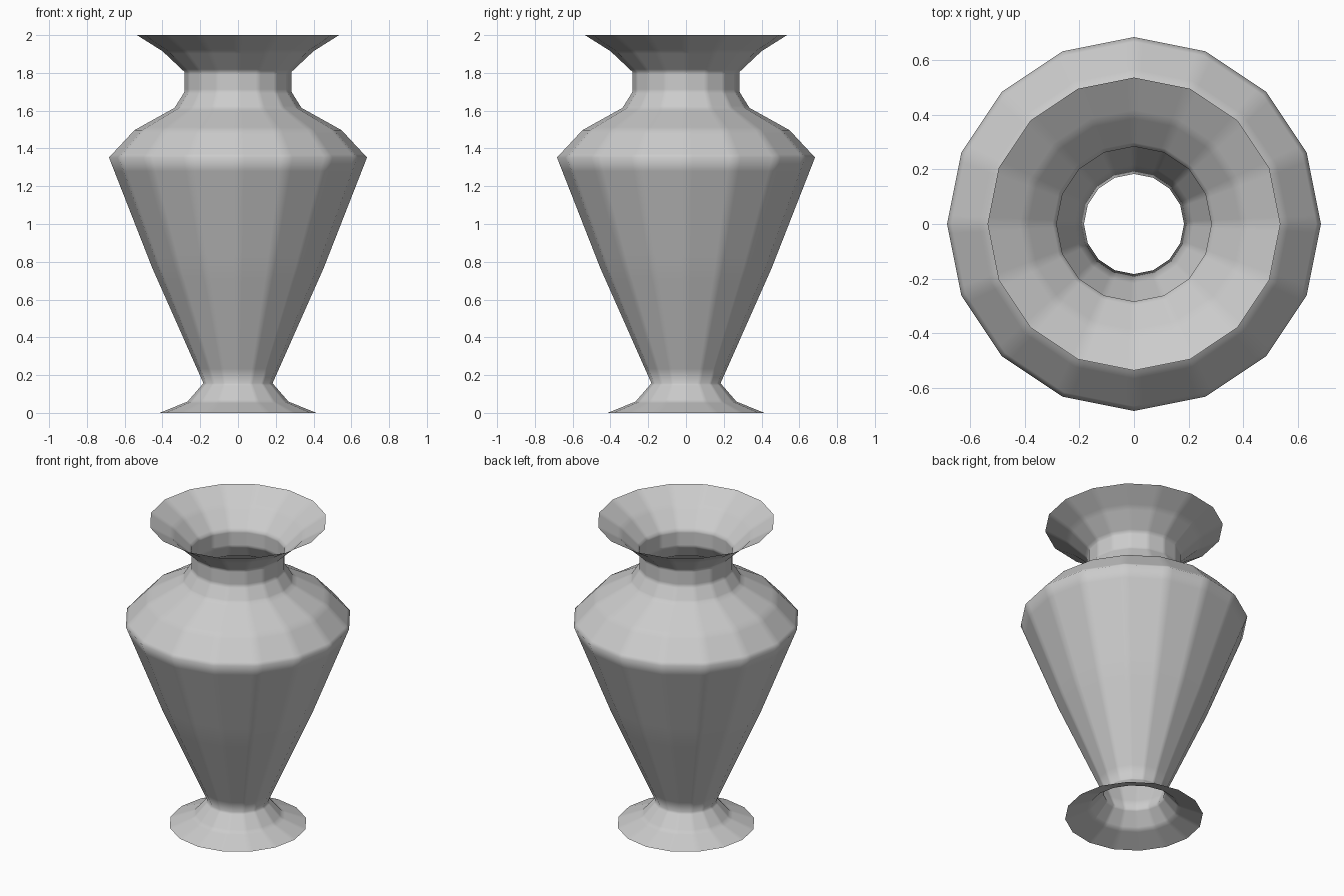
import bpy
import bmesh
from math import cos, sin, tau

SIDES = 16

# Remove the default cube
cube = bpy.data.objects.get("Cube")
if cube:
    bpy.data.objects.remove(cube, do_unlink=True)

# Grey stoneware colour
grey = bpy.data.materials.new("grey_stoneware")
grey.use_nodes = True
colour = (0.6, 0.6, 0.6, 1.0)
grey.diffuse_color = colour
grey.node_tree.nodes["Principled BSDF"].inputs["Base Color"].default_value = colour

# Vase silhouette as (radius, height), from foot to rim
profile = [
    (0.415, 0.0), (0.267, 0.06), (0.183, 0.157),     # foot and waist
    (0.455, 0.77), (0.683, 1.352),                   # body
    (0.548, 1.497), (0.336, 1.615),                  # shoulder
    (0.283, 1.70), (0.283, 1.805),                   # neck
    (0.40, 1.915), (0.535, 2.0),                     # flared rim
]

# Open, thin-walled shell: one ring of points per profile step
bm = bmesh.new()
rings = [[bm.verts.new((r * cos(tau * i / SIDES), r * sin(tau * i / SIDES), z))
          for i in range(SIDES)] for r, z in profile]
for low, high in zip(rings, rings[1:]):
    for i in range(SIDES):
        j = (i + 1) % SIDES
        bm.faces.new((low[i], low[j], high[j], high[i])).smooth = True

mesh = bpy.data.meshes.new("vase")
bm.to_mesh(mesh)
bm.free()
mesh.materials.append(grey)
vase = bpy.data.objects.new("vase", mesh)
bpy.context.collection.objects.link(vase)

# Flat facets with narrow softly shaded edges
facets = vase.modifiers.new("soft_facet_edges", "SUBSURF")
facets.subdivision_type = "SIMPLE"
facets.levels = facets.render_levels = 3
